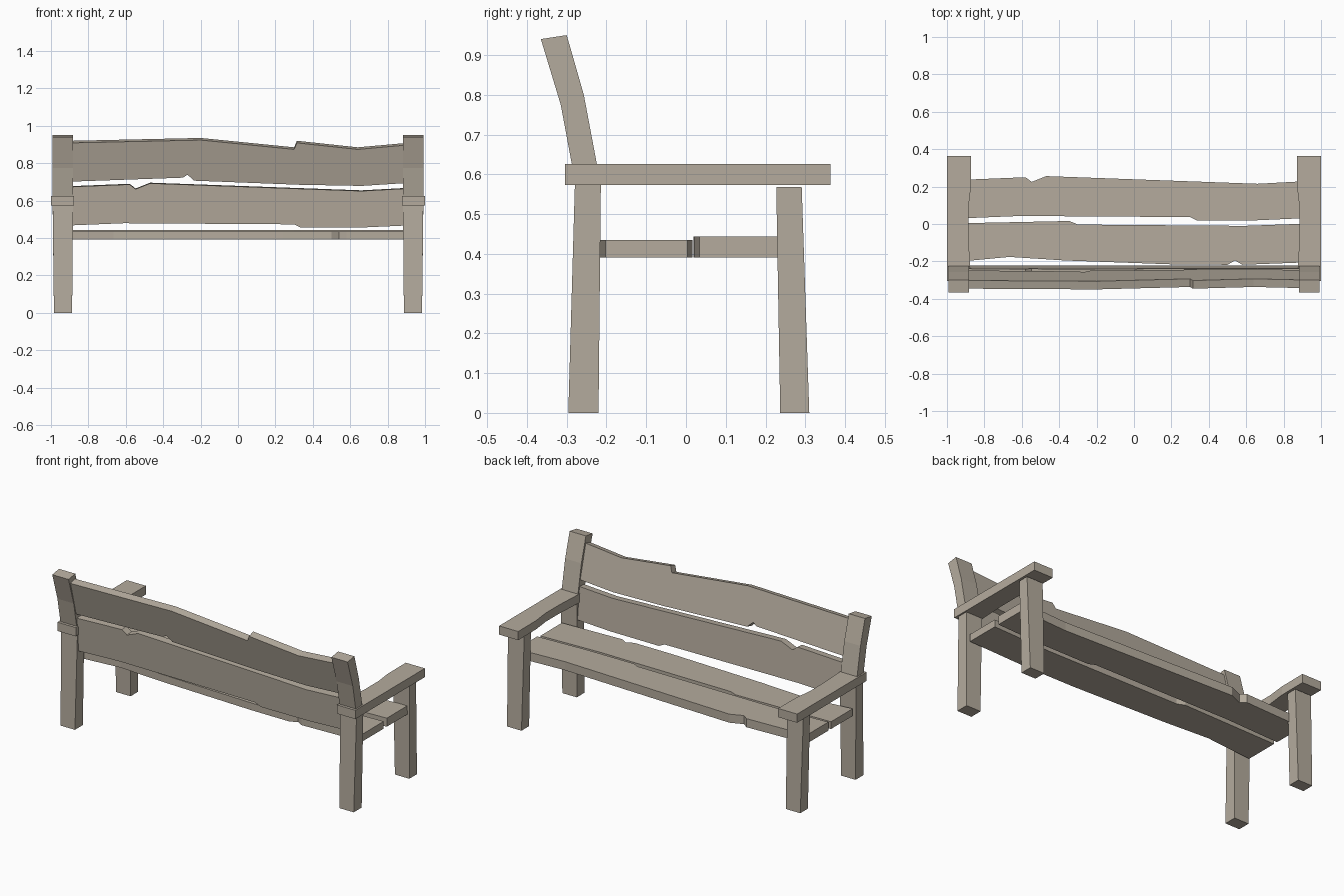
import bpy, bmesh
from mathutils import Vector

if "Cube" in bpy.data.objects:
    bpy.data.objects.remove(bpy.data.objects["Cube"])

wood = bpy.data.materials.new("weathered_wood")
wood.diffuse_color = (0.46, 0.41, 0.34, 1)
wood.use_nodes = True
wood.node_tree.nodes["Principled BSDF"].inputs["Base Color"].default_value = wood.diffuse_color


def prism(name, loop_a, loop_b):
    """Solid between two matching outlines."""
    bm = bmesh.new()
    a = [bm.verts.new(p) for p in loop_a]
    b = [bm.verts.new(p) for p in loop_b]
    bm.faces.new(a)
    bm.faces.new(b)
    n = len(a)
    for i in range(n):
        j = (i + 1) % n
        bm.faces.new((a[i], a[j], b[j], b[i]))
    bmesh.ops.recalc_face_normals(bm, faces=bm.faces)
    mesh = bpy.data.meshes.new(name)
    bm.to_mesh(mesh)
    bm.free()
    mesh.materials.append(wood)
    obj = bpy.data.objects.new(name, mesh)
    bpy.context.collection.objects.link(obj)
    return obj


def upright(name, side, profile):
    """Post from a (y, z) profile, slightly narrower at the foot."""
    def x_in(z):
        return 0.887 - 0.005 * min(z / 0.57, 1)

    def x_out(z):
        return 0.984 + 0.007 * min(z / 0.57, 1)
    prism(name, [(side * x_in(z), y, z) for y, z in profile],
          [(side * x_out(z), y, z) for y, z in profile])


def board(name, upper, lower, origin, across, thickness):
    """Rough-edged board: outline in x and the across direction, then thickened."""
    origin, across = Vector(origin), Vector(across)
    normal = Vector((1, 0, 0)).cross(across).normalized()
    outline = [origin + Vector((x, 0, 0)) + across * v
               for x, v in upper + lower[::-1]]
    prism(name, outline, [p - normal * thickness for p in outline])


# Posts, front legs and armrests, on both ends
back_profile = [(-0.296, 0), (-0.22, 0), (-0.214, 0.59), (-0.224, 0.625),
                (-0.257, 0.80), (-0.30, 0.95), (-0.365, 0.94),
                (-0.315, 0.775), (-0.287, 0.625), (-0.279, 0.59)]
leg_profile = [(0.237, 0), (0.31, 0), (0.291, 0.568), (0.227, 0.568)]
arm_outline = [(1.0, -0.304), (1.0, 0.363), (0.872, 0.363), (0.873, 0.19),
               (0.886, 0.08), (0.886, -0.05), (0.878, -0.2), (0.876, -0.304)]
for side, label in ((1, "right"), (-1, "left")):
    upright(f"back_post_{label}", side, back_profile)
    upright(f"front_leg_{label}", side, leg_profile)
    prism(f"armrest_{label}", [(side * x, y, 0.573) for x, y in arm_outline],
          [(side * x, y, 0.626) for x, y in arm_outline])

E = 0.975  # half length of the boards

# Front seat board and lower back board share one outline
a_upper = [(-E, 0.234), (-0.58, 0.25), (-0.547, 0.225), (-0.47, 0.256),
           (0.66, 0.215), (E, 0.232)]
a_lower = [(-E, 0.028), (-0.61, 0.043), (0.30, 0.037), (0.337, 0.019),
           (0.66, 0.020), (E, 0.034)]
board("seat_board_front", a_upper, a_lower, (0, 0, 0.443), (0, 1, 0), 0.052)
board("back_board_lower", a_upper, a_lower, (0, -0.219, 0.44),
      (0, -0.085, 1), -0.045)

# Rear seat board
b_upper = [(-E, 0.003), (-0.345, 0.016), (-0.30, -0.003), (0.59, -0.010),
           (E, 0.004)]
b_lower = [(-E, -0.205), (-0.666, -0.176), (-0.37, -0.195), (0.24, -0.217),
           (0.50, -0.218), (0.54, -0.195), (0.58, -0.218), (E, -0.203)]
board("seat_board_rear", b_upper, b_lower, (0, 0, 0.435), (0, 1, 0), 0.044)

# Upper back board, leaning back
c_upper = [(-E, 0.218), (-0.2, 0.235), (0.30, 0.185), (0.315, 0.22),
           (0.64, 0.185), (E, 0.215)]
c_lower = [(-E, 0.010), (-0.295, 0.034), (-0.27, 0.050), (-0.235, 0.018),
           (0.33, -0.004), (0.66, -0.010), (E, 0.010)]
board("back_board_upper", c_upper, c_lower, (0, -0.245, 0.70),
      (0, -0.26, 1), -0.045)
